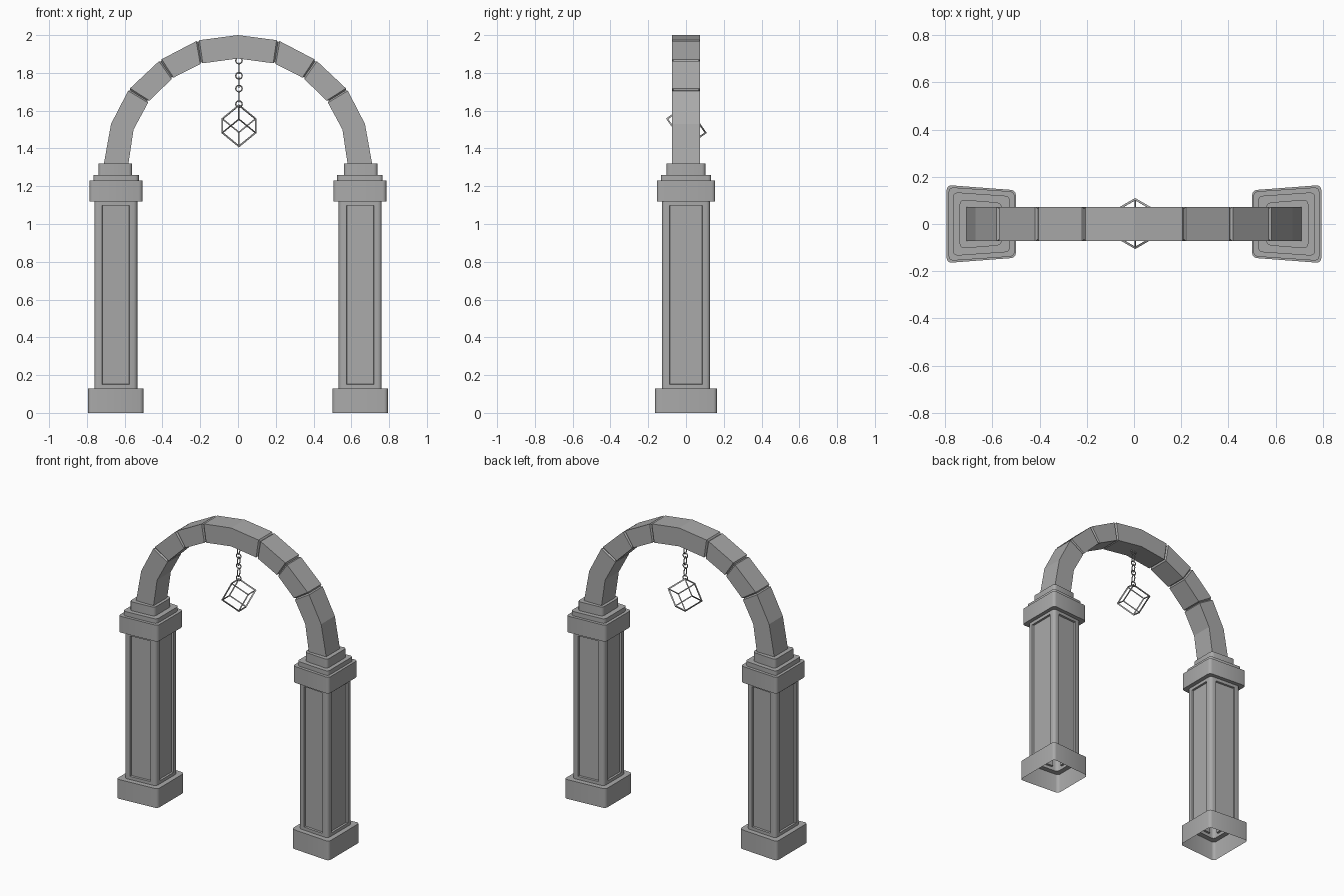
import bpy, bmesh, math
from mathutils import Vector

cube = bpy.data.objects.get("Cube")
if cube:
    bpy.data.objects.remove(cube, do_unlink=True)

stone = bpy.data.materials.new("grey_stone")
stone.use_nodes = True
GREY = (0.4, 0.4, 0.4, 1)
stone.diffuse_color = GREY
stone.node_tree.nodes["Principled BSDF"].inputs["Base Color"].default_value = GREY


def finish(name, bm, smooth=True):
    """Turn a bmesh into a named object."""
    bmesh.ops.recalc_face_normals(bm, faces=bm.faces)
    mesh = bpy.data.meshes.new(name)
    bm.to_mesh(mesh)
    bm.free()
    mesh.materials.append(stone)
    obj = bpy.data.objects.new(name, mesh)
    bpy.context.collection.objects.link(obj)
    if smooth:
        bpy.ops.object.select_all(action='DESELECT')
        obj.select_set(True)
        bpy.context.view_layer.objects.active = obj
        bpy.ops.object.shade_smooth_by_angle(angle=math.radians(35))
    return obj


def bridge(bm, a, b):
    """Quads between two closed rings of vertices."""
    n = len(a)
    return [bm.faces.new((a[i], a[(i + 1) % n], b[(i + 1) % n], b[i])) for i in range(n)]


# Pillars: stacked tapered plans with rounded corners
STEPS = 4  # points per rounded corner


def plan(bm, side, x_in, x_out, y_in, y_out, z, radius=0.02):
    corners = [Vector((x_in, -y_in)), Vector((x_out, -y_out)),
               Vector((x_out, y_out)), Vector((x_in, y_in))]
    ring = []
    for i, c in enumerate(corners):
        before = c + (corners[i - 1] - c).normalized() * radius
        after = c + (corners[(i + 1) % 4] - c).normalized() * radius
        centre = before + after - c
        for k in range(STEPS):
            t = k / (STEPS - 1) * math.pi / 2
            p = centre + (before - centre) * math.cos(t) + (after - centre) * math.sin(t)
            ring.append(bm.verts.new((side * p.x, p.y, z)))
    return ring


# inner x, outer x, inner half depth, outer half depth, bottom, top
TIERS = [
    (0.50, 0.793, 0.143, 0.165, 0.0, 0.13),    # base
    (0.533, 0.76, 0.112, 0.128, 0.13, 1.12),   # shaft
    (0.505, 0.785, 0.137, 0.156, 1.12, 1.23),  # capital
    (0.525, 0.766, 0.118, 0.135, 1.23, 1.26),  # upper step
    (0.56, 0.738, 0.09, 0.104, 1.26, 1.32),    # arch seat
]
SHAFT = 1


def pillar(name, side):
    bm = bmesh.new()
    last, panels = None, []
    for i, (xi, xo, yi, yo, z0, z1) in enumerate(TIERS):
        low = plan(bm, side, xi, xo, yi, yo, z0)
        high = plan(bm, side, xi, xo, yi, yo, z1)
        if last:
            bridge(bm, last, low)
        walls = bridge(bm, low, high)
        if i == SHAFT:
            panels = walls[STEPS - 1::STEPS]
        last = high
    bm.faces.new(last)
    bmesh.ops.recalc_face_normals(bm, faces=bm.faces)
    # Recessed panel on each shaft face
    bmesh.ops.inset_individual(bm, faces=panels, thickness=0.03)
    bmesh.ops.inset_individual(bm, faces=panels, thickness=0.003, depth=-0.012)
    finish(name, bm)


pillar("left_pillar", 1)
pillar("right_pillar", -1)

# Arch: joints as (outer point, inner point, grooved)
HALF = [
    ((0.71, 1.32), (0.58, 1.32), False),
    ((0.672, 1.53), (0.553, 1.50), False),
    ((0.578, 1.712), (0.473, 1.648), True),
    ((0.412, 1.868), (0.347, 1.772), True),
    ((0.213, 1.972), (0.194, 1.85), True),
]


def flip(joint):
    (a, b), (c, d), groove = joint
    return (-a, b), (-c, d), groove


joints = HALF + [((0, 2.0), (0, 1.876), False)] + [flip(j) for j in reversed(HALF)]
joints = [(Vector(o), Vector(i), g) for o, i, g in joints]
DEPTH, GROOVE = 0.073, 0.009


def section(bm, outer, inner, shrink=0.0):
    d = (inner - outer).normalized() * shrink
    o, i, y = outer + d, inner - d, DEPTH - shrink
    return [bm.verts.new((p.x, s * y, p.y)) for p, s in ((o, -1), (o, 1), (i, 1), (i, -1))]


def toward(a, b):
    return [a[k].lerp(b[k], 0.04) for k in (0, 1)]


bm = bmesh.new()
rings = []
for k, (outer, inner, grooved) in enumerate(joints):
    if grooved:
        rings.append(section(bm, *toward(joints[k], joints[k - 1])))
        rings.append(section(bm, outer, inner, GROOVE))
        rings.append(section(bm, *toward(joints[k], joints[k + 1])))
    else:
        rings.append(section(bm, outer, inner))
for a, b in zip(rings, rings[1:]):
    bridge(bm, a, b)
bm.faces.new(rings[0])
bm.faces.new(rings[-1])
finish("arch", bm, smooth=False)

# Chain: round links facing front alternate with long links seen edge-on
HANG_X = 0.005
for n, z in enumerate((1.865, 1.825, 1.785, 1.75, 1.717, 1.675, 1.635)):
    edge_on = n % 2 == 1
    bpy.ops.mesh.primitive_torus_add(
        major_radius=0.017, minor_radius=0.0035, major_segments=14, minor_segments=6,
        location=(HANG_X, 0, z),
        rotation=(math.pi / 2, 0, math.pi / 2 if edge_on else 0))
    link = bpy.context.object
    link.name = "chain_link"
    link.scale = (0.8, 1.6, 1) if edge_on else (1, 1, 1)
    link.data.materials.append(stone)
    bpy.ops.object.shade_smooth()

# Hanging cube frame, suspended by one corner
bpy.ops.mesh.primitive_cube_add(size=0.126, location=(HANG_X, 0.002, 1.52))
cage = bpy.context.object
cage.name = "hanging_cube_frame"
upright = Vector((1, 1, 1)).rotation_difference(Vector((0, 0, 1)))
for v in cage.data.vertices:
    v.co = upright @ v.co
# Turn one upper corner to the front
upper = next(v.co for v in cage.data.vertices if 0.01 < v.co.z < 0.06)
cage.rotation_euler.z = -math.pi / 2 - math.atan2(upper.y, upper.x)
cage.data.materials.append(stone)
wire = cage.modifiers.new("Bars", 'WIREFRAME')
wire.thickness = 0.011
wire.offset = 0
